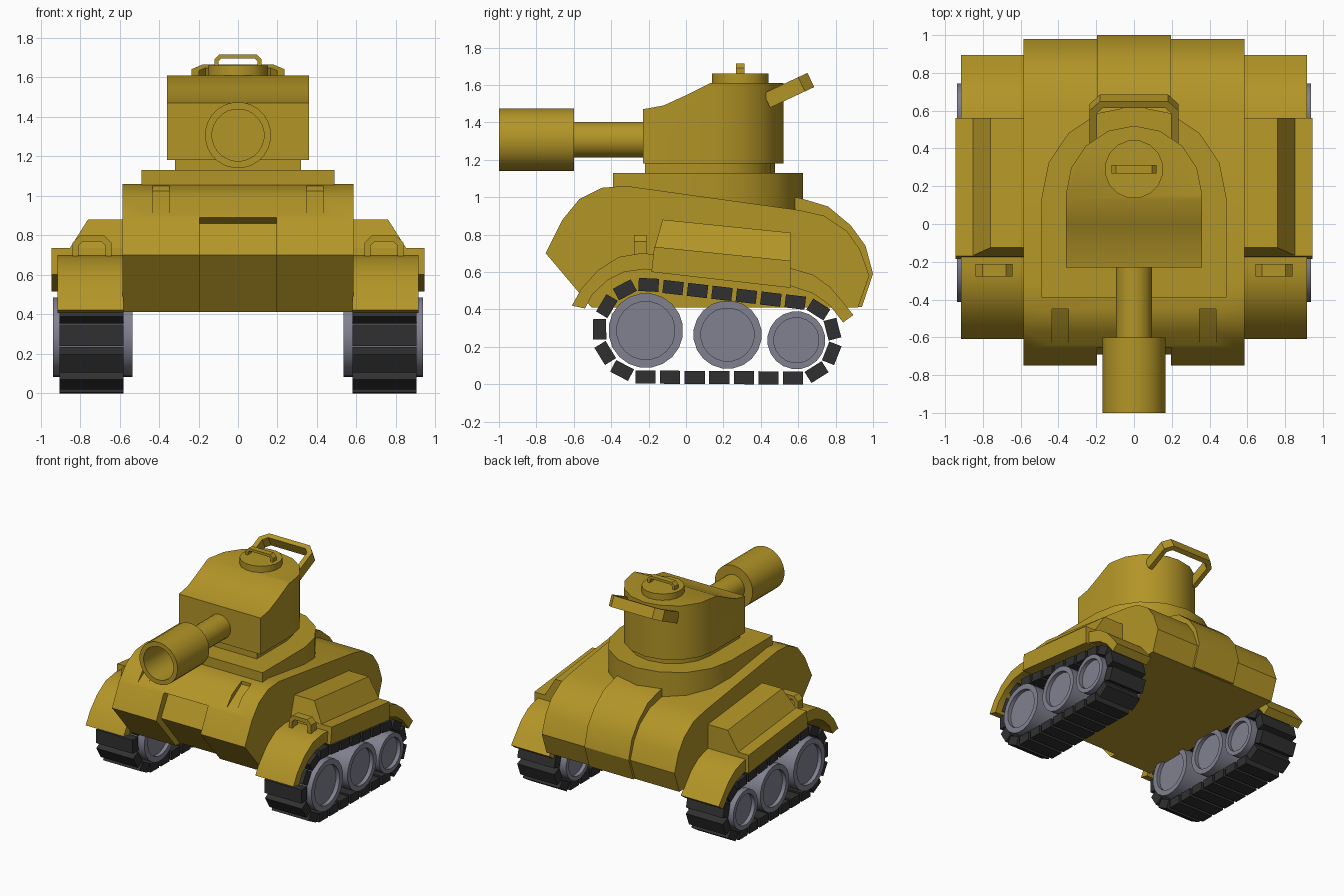
import bpy, bmesh, math
from mathutils import Vector, Matrix

if "Cube" in bpy.data.objects:
    bpy.data.objects.remove(bpy.data.objects["Cube"])


def material(name, rgb):
    m = bpy.data.materials.new(name)
    m.diffuse_color = (*rgb, 1)
    m.use_nodes = True
    m.node_tree.nodes["Principled BSDF"].inputs["Base Color"].default_value = m.diffuse_color
    return m


GOLD = material("mustard_paint", (0.45, 0.30, 0.02))
STEEL = material("steel", (0.22, 0.22, 0.28))
RUBBER = material("rubber", (0.03, 0.03, 0.03))

# How (u, v, along) map to (x, y, z) for each extrusion axis
AXES = {'x': lambda u, v, a: (a, u, v),
        'y': lambda u, v, a: (u, a, v),
        'z': lambda u, v, a: (u, v, a)}


def finish(bm, name, mat, mirror=False):
    bmesh.ops.remove_doubles(bm, verts=bm.verts, dist=1e-5)
    bmesh.ops.recalc_face_normals(bm, faces=bm.faces)
    me = bpy.data.meshes.new(name)
    bm.to_mesh(me)
    bm.free()
    ob = bpy.data.objects.new(name, me)
    bpy.context.collection.objects.link(ob)
    if mat:
        me.materials.append(mat)
    if mirror:
        mod = ob.modifiers.new("mirror", 'MIRROR')
        mod.use_mirror_merge = False
    return ob


def prism(name, pts, a0, a1, axis='x', mat=GOLD, mirror=False):
    bm = bmesh.new()
    f = AXES[axis]
    lo = [bm.verts.new(f(u, v, a0)) for u, v in pts]
    hi = [bm.verts.new(f(u, v, a1)) for u, v in pts]
    bm.faces.new(lo)
    bm.faces.new(hi)
    n = len(pts)
    for i in range(n):
        j = (i + 1) % n
        bm.faces.new((lo[i], lo[j], hi[j], hi[i]))
    return finish(bm, name, mat, mirror)


def revolve(name, profile, centre, axis, sides, mat=GOLD, mirror=False):
    """profile is (position along axis, radius); centre is (u, v)."""
    bm = bmesh.new()
    f = AXES[axis]
    rings = []
    for a, r in profile:
        ang = [2 * math.pi * (k + 0.5) / sides for k in range(sides)]
        if r:
            rings.append([bm.verts.new(f(centre[0] + r * math.cos(t), centre[1] + r * math.sin(t), a))
                          for t in ang])
        else:
            rings.append([bm.verts.new(f(*centre, a))] * sides)
    for A, B in zip(rings, rings[1:]):
        for k in range(sides):
            j = (k + 1) % sides
            bm.faces.new(list(dict.fromkeys((A[k], A[j], B[j], B[k]))))
    return finish(bm, name, mat, mirror)


def boolean(ob, cutter, op):
    mod = ob.modifiers.new("bool", 'BOOLEAN')
    mod.operation, mod.object, mod.solver = op, cutter, 'EXACT'
    bpy.context.view_layer.objects.active = ob
    bpy.ops.object.modifier_apply(modifier=mod.name)
    bpy.data.objects.remove(cutter)


def arch(cx, base, half, top, t, c):
    """Staple outline with chamfered corners."""
    def leg(h, z, k):
        return [(cx - h, base), (cx - h, z - k), (cx - h + k, z),
                (cx + h - k, z), (cx + h, z - k), (cx + h, base)]
    return leg(half, top, c) + leg(half - t, top - t, c * 0.6)[::-1]


def d_shape(half, front, cy, seg=8):
    """Plan with a flat front and a half-round back."""
    arc = [(half * math.cos(math.pi * k / seg), cy + half * math.sin(math.pi * k / seg))
           for k in range(seg + 1)]
    return [(half, front)] + arc + [(-half, front)]


# Hull with front notch and two slots
hull = prism("hull", [(-0.75, 0.70), (-0.66, 0.88), (-0.57, 0.99), (-0.45, 1.05), (-0.32, 1.06),
                      (0.61, 0.93), (0.74, 0.90), (0.86, 0.82), (0.93, 0.72), (0.98, 0.58),
                      (0.92, 0.41), (-0.505, 0.41)], -0.585, 0.585)
boolean(hull, prism("notch_cutter", [(-0.71, 0.92), (-0.60, 0.86), (-0.69, 0.70), (-0.40, 0.35),
                                     (-0.9, 0.35), (-0.9, 0.92)], -0.195, 0.195, mat=None), 'DIFFERENCE')
for s in (-1, 1):
    slot = prism("slot_cutter", [(-0.643, 0.902), (-0.45, 1.025), (-0.45, 1.2), (-0.8, 1.2), (-0.8, 0.902)],
                 s * 0.39 - 0.043, s * 0.39 + 0.043, mat=None)
    boolean(hull, slot, 'DIFFERENCE')

# Raised rear panel
prism("rear_panel", [(0.45, 0.8), (0.45, 1.02), (0.61, 0.995), (0.76, 0.95), (0.88, 0.85),
                     (0.96, 0.74), (1.0, 0.59), (0.94, 0.412), (0.7, 0.412)], -0.195, 0.195)

# Turret base, ring and turret
prism("turret_base", d_shape(0.49, -0.39, 0.135), 0.88, 1.13, 'z')
prism("turret_ring", d_shape(0.32, -0.22, 0.155), 1.12, 1.19, 'z')
turret = prism("turret", d_shape(0.36, -0.23, 0.16), 1.18, 1.9, 'z')
boolean(turret, prism("turret_profile", [(-0.4, 1.0), (-0.4, 1.44), (-0.23, 1.47), (-0.12, 1.49),
                                         (0.0, 1.545), (0.13, 1.61), (0.8, 1.61), (0.8, 1.0)],
                      -0.6, 0.6, mat=None), 'INTERSECT')

# Hatch and its handle
revolve("hatch", [(1.60, 0), (1.60, 0.155), (1.66, 0.155), (1.66, 0)], (0, 0.29), 'z', 16)
prism("hatch_handle", arch(0, 1.65, 0.12, 1.715, 0.02, 0.025), 0.267, 0.313, 'y')

# Slanted rail behind the turret
rail = prism("turret_rail", arch(0, -0.02, 0.235, 0.24, 0.038, 0.055), -0.042, 0.042, 'z')
rail.data.transform(Matrix.Translation((0, 0.45, 1.525)) @ Matrix.Rotation(math.radians(25), 4, 'X'))

# Gun barrel and hollow muzzle
GUN = (0, 1.307)
revolve("barrel", [(-0.65, 0.0), (-0.65, 0.096), (-0.2, 0.096), (-0.2, 0)], GUN, 'y', 24)
revolve("muzzle", [(-0.7, 0), (-0.7, 0.132), (-1.0, 0.132), (-1.0, 0.168), (-0.6, 0.168), (-0.6, 0)],
        GUN, 'y', 24)

# Fenders
outer = [(-0.61, 0.42), (-0.56, 0.51), (-0.47, 0.61), (-0.36, 0.68), (-0.24, 0.70), (-0.10, 0.69),
         (0.56, 0.62), (0.68, 0.585), (0.77, 0.52), (0.83, 0.45), (0.895, 0.37)]
inner = [(0.84, 0.33), (0.77, 0.42), (0.68, 0.485), (0.56, 0.525), (-0.10, 0.595), (-0.22, 0.615),
         (-0.33, 0.60), (-0.42, 0.555), (-0.50, 0.48), (-0.54, 0.405)]
prism("fender", outer + inner, 0.58, 0.915, mirror=True)
prism("fender_hook", arch(0.74, 0.68, 0.098, 0.797, 0.03, 0.035), -0.277, -0.212, 'y', mirror=True)

# Side stowage boxes: ledge and tapered lid
prism("side_box", [(-0.17, 0.735), (0.56, 0.66), (0.56, 0.515), (-0.185, 0.60)], 0.58, 0.945, mirror=True)
lid = prism("side_box_lid", [(-0.168, 0.73), (-0.125, 0.88), (0.56, 0.81), (0.56, 0.655)],
            0.58, 0.855, mirror=True)
for i in (5, 6):
    lid.data.vertices[i].co.x = 0.76

# Road wheels with recessed faces
WHEELS = [(-0.215, 0.287, 0.20), (0.222, 0.265, 0.183), (0.59, 0.235, 0.155)]
for name, (y, z, r) in zip(("front_wheel", "middle_wheel", "rear_wheel"), WHEELS):
    q = r * 0.78
    revolve(name, [(0.565, 0), (0.565, q), (0.535, q), (0.535, r), (0.937, r), (0.937, q), (0.905, q), (0.905, 0)],
            (y, z), 'x', 20, STEEL, mirror=True)

# Track links spaced along the belt around the front and rear wheels
c0, r0 = Vector((-0.215, 0.285)), 0.247
c1, r1 = Vector((0.59, 0.235)), 0.202
d = c1 - c0
base, tilt = math.atan2(d.y, d.x), math.acos((r0 - r1) / d.length)
top, bot = base + tilt, base - tilt
path = []
for k in range(25):
    t = bot + (top - bot) * k / 24
    path.append(c1 + r1 * Vector((math.cos(t), math.sin(t))))
for k in range(25):
    t = top + (bot + 2 * math.pi - top) * k / 24
    path.append(c0 + r0 * Vector((math.cos(t), math.sin(t))))
path = path[-1:] + path
segs = list(zip(path, path[1:]))
total = sum((b - a).length for a, b in segs)
N = 23
bm = bmesh.new()
for k in range(N):
    s = total * k / N
    for a, b in segs:
        if s <= (b - a).length:
            break
        s -= (b - a).length
    p = a + (b - a).normalized() * s
    t = (b - a).normalized()
    m = (Matrix.Translation((0.743, p.x, p.y)) @ Matrix.Rotation(math.atan2(t.y, t.x), 4, 'X')
         @ Matrix.Diagonal((0.325, 0.108, 0.07, 1)))
    bmesh.ops.create_cube(bm, size=1, matrix=m)
finish(bm, "track", RUBBER, mirror=True)

# Smooth the rounded surfaces, keep the edges sharp
for ob in bpy.context.collection.objects:
    ob.select_set(True)
    bpy.context.view_layer.objects.active = ob
bpy.ops.object.shade_smooth_by_angle(angle=math.radians(30))
